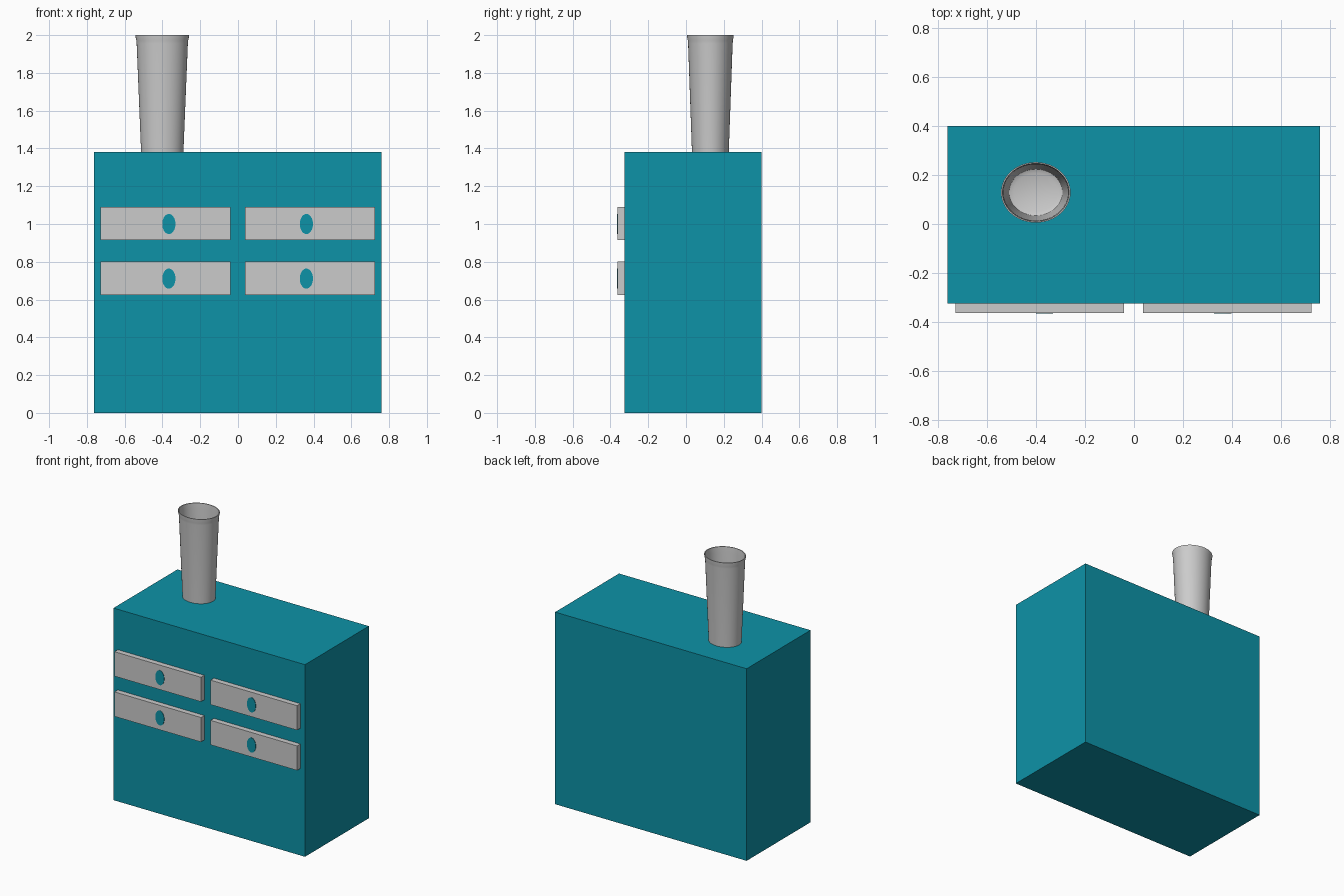
import bpy, bmesh, math
from mathutils import Matrix

if "Cube" in bpy.data.objects:
    bpy.data.objects.remove(bpy.data.objects["Cube"])

teal = bpy.data.materials.new("teal")
teal.diffuse_color = (0.004, 0.29, 0.39, 1)
teal.use_nodes = True
teal.node_tree.nodes["Principled BSDF"].inputs["Base Color"].default_value = teal.diffuse_color


def finish(name, bm, mat=None, smooth=False):
    bmesh.ops.recalc_face_normals(bm, faces=bm.faces)
    mesh = bpy.data.meshes.new(name)
    bm.to_mesh(mesh)
    bm.free()
    ob = bpy.data.objects.new(name, mesh)
    bpy.context.collection.objects.link(ob)
    if mat:
        mesh.materials.append(mat)
    if smooth:
        bpy.ops.object.select_all(action='DESELECT')
        ob.select_set(True)
        bpy.context.view_layer.objects.active = ob
        bpy.ops.object.shade_smooth_by_angle(angle=math.radians(30))
    return ob


def box(name, x0, x1, y0, y1, z0, z1, mat=None):
    bm = bmesh.new()
    m = Matrix.Translation(((x0 + x1) / 2, (y0 + y1) / 2, (z0 + z1) / 2))
    bmesh.ops.create_cube(bm, size=1, matrix=m @ Matrix.Diagonal((x1 - x0, y1 - y0, z1 - z0, 1)))
    return finish(name, bm, mat)


def knob(name, x, z):
    # Oval knob face, flush with the drawer front
    bm = bmesh.new()
    m = (Matrix.Translation((x, -0.356, z)) @ Matrix.Diagonal((0.035, 1, 0.053, 1))
         @ Matrix.Rotation(math.pi / 2, 4, 'X'))
    bmesh.ops.create_cone(bm, cap_ends=True, segments=32, radius1=1, radius2=1, depth=0.02, matrix=m)
    return finish(name, bm, teal, True)


# Cabinet body
box("cabinet_body", -0.762, 0.76, -0.325, 0.40, 0, 1.38, teal)

# Two rows of two drawers with knobs
for row, z in (("upper", 1.002), ("lower", 0.713)):
    for side, x in (("left", -0.384), ("right", 0.38)):
        box(f"{row}_{side}_drawer", x - 0.344, x + 0.344, -0.363, -0.325, z - 0.088, z + 0.088)
        knob(f"{row}_{side}_knob", -0.366 if side == "left" else 0.362, z - 0.002)

# Oval tumbler-shaped vase: one closed thin-walled profile, spun
profile = [(0, 1.381), (0.112, 1.381), (0.1355, 1.955), (0.137, 1.97), (0.142, 1.994), (0.142, 2.0),
           (0.136, 2.0), (0.132, 1.96), (0.109, 1.40), (0.09, 1.392), (0, 1.392)]
bm = bmesh.new()
verts = [bm.verts.new((r, 0, z)) for r, z in profile]
edges = [bm.edges.new(p) for p in zip(verts, verts[1:])]
bmesh.ops.spin(bm, geom=verts + edges, cent=(0, 0, 0), axis=(0, 0, 1),
               angle=math.tau, steps=48, use_merge=False)
bmesh.ops.remove_doubles(bm, verts=bm.verts, dist=0.0005)
bmesh.ops.transform(bm, verts=bm.verts,
                    matrix=Matrix.Translation((-0.401, 0.129, 0)) @ Matrix.Diagonal((1, 0.87, 1, 1)))
finish("vase", bm, None, True)
